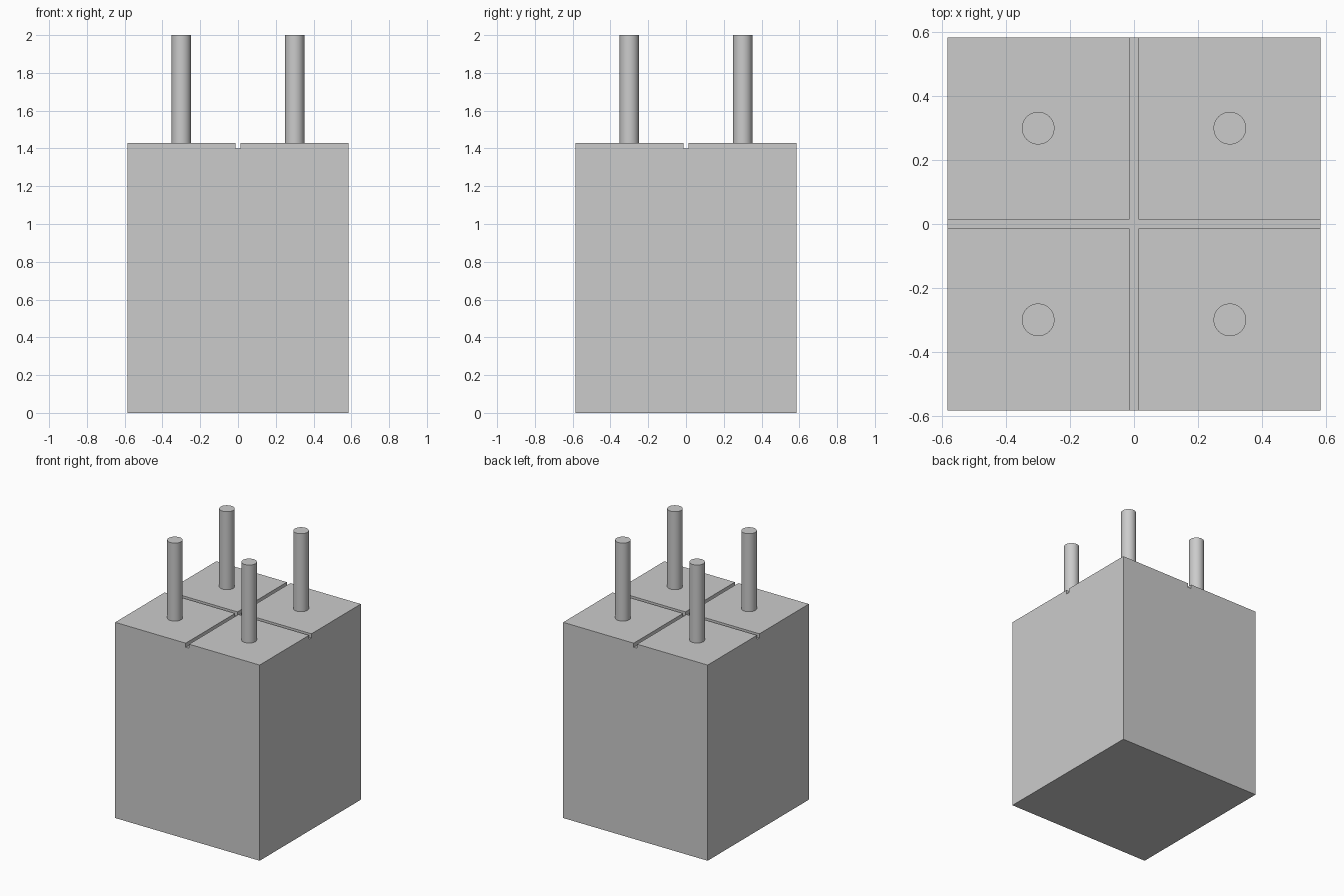
import bpy
import bmesh
import math

cube = bpy.data.objects.get("Cube")
if cube:
    bpy.data.objects.remove(cube, do_unlink=True)

HALF = 0.584      # half width of the block
TOP = 1.43        # top of the block
FLOOR = 1.40      # bottom of the grooves
GAP = 0.014       # half width of the grooves
PIN_R, PIN_AT, PIN_TOP = 0.051, 0.3, 2.0

grey = bpy.data.materials.new("light_grey")
grey.use_nodes = True
colour = (0.6, 0.6, 0.6, 1)
grey.diffuse_color = colour
grey.node_tree.nodes["Principled BSDF"].inputs["Base Color"].default_value = colour


# Block: a grid of cells whose four corner cells rise above the grooves
bm = bmesh.new()
cuts = (-HALF, -GAP, GAP, HALF)
rows = [[bm.verts.new((x, y, FLOOR)) for x in cuts] for y in cuts]
cells = [bm.faces.new((rows[j][i], rows[j][i + 1], rows[j + 1][i + 1], rows[j + 1][i]))
         for j in range(3) for i in range(3)]
corners = [f for f in cells if all(abs(c) > GAP for c in f.calc_center_median()[:2])]

# Walls and underside
rim = [e for e in bm.edges if e.is_boundary]
skirt = bmesh.ops.extrude_edge_only(bm, edges=rim)["geom"]
for v in skirt:
    if isinstance(v, bmesh.types.BMVert):
        v.co.z = 0
bmesh.ops.contextual_create(bm, geom=[e for e in bm.edges if e.is_boundary])

# Raised quarters
for face in corners:
    raised = bmesh.ops.extrude_discrete_faces(bm, faces=[face])["faces"][0]
    for v in raised.verts:
        v.co.z = TOP
bmesh.ops.remove_doubles(bm, verts=bm.verts, dist=0.0001)
bmesh.ops.dissolve_limit(bm, angle_limit=0.01, verts=bm.verts, edges=bm.edges)
bmesh.ops.recalc_face_normals(bm, faces=bm.faces)
mesh = bpy.data.meshes.new("grooved_block")
bm.to_mesh(mesh)
bm.free()
mesh.materials.append(grey)
block = bpy.data.objects.new("grooved_block", mesh)
bpy.context.collection.objects.link(block)

# Four upright pins, one on each quarter
for side, sx in (("left", 1), ("right", -1)):
    for end, sy in (("front", -1), ("back", 1)):
        bpy.ops.mesh.primitive_cylinder_add(
            vertices=48, radius=PIN_R, depth=PIN_TOP - TOP,
            location=(sx * PIN_AT, sy * PIN_AT, (PIN_TOP + TOP) / 2))
        pin = bpy.context.object
        pin.name = f"{end}_{side}_pin"
        pin.data.materials.append(grey)
        bpy.ops.object.shade_smooth_by_angle(angle=math.radians(40))
